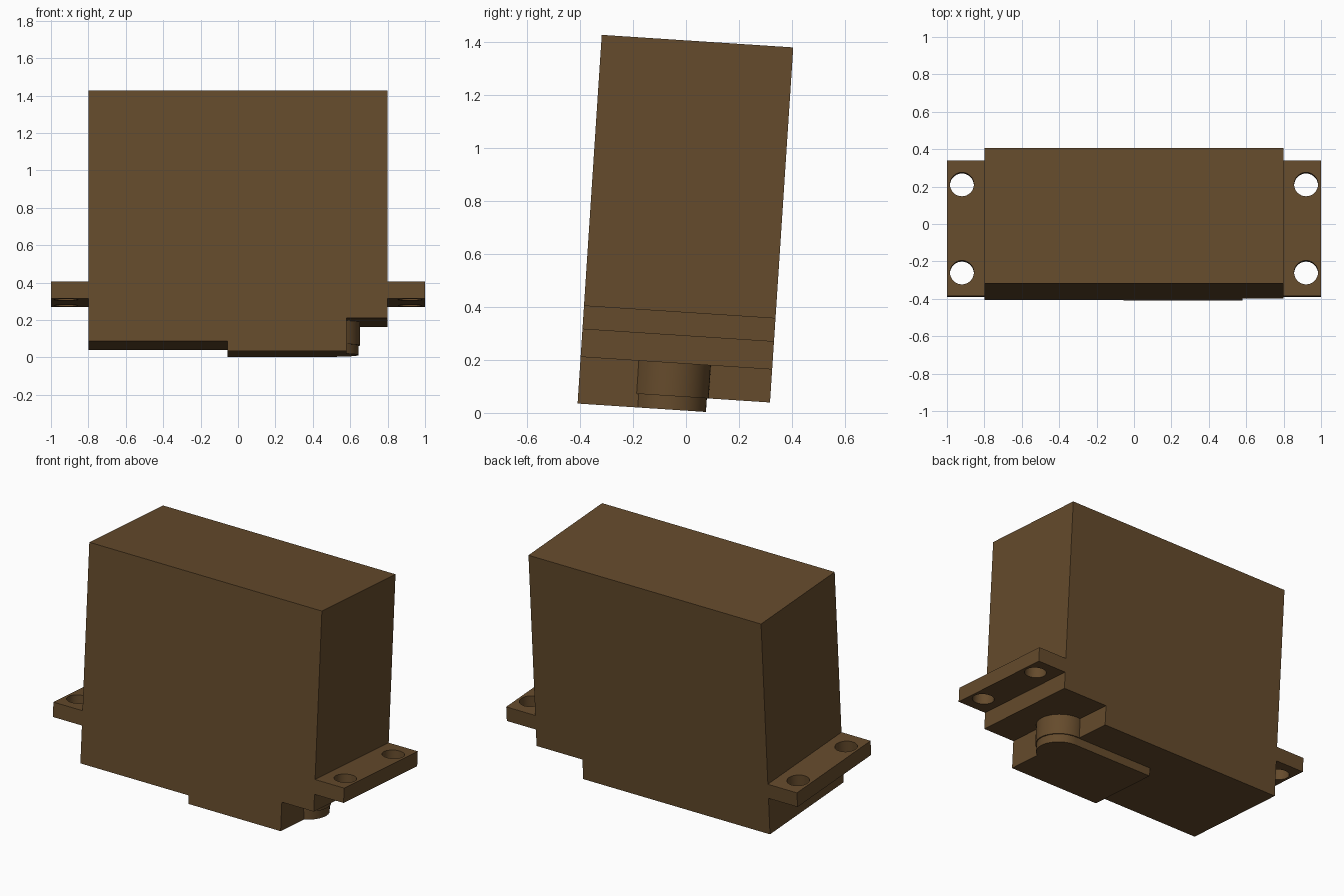
import bpy, bmesh
from math import sin, cos, radians, pi, acos

if "Cube" in bpy.data.objects:
    bpy.data.objects.remove(bpy.data.objects["Cube"])

TILT = radians(-3.75)          # whole model leans about x
FRONT, BACK = -0.411, 0.314    # depth limits before the lean
MID = (FRONT + BACK) / 2
SX, SY = 0.505, -0.065         # shaft axis

mat = bpy.data.materials.new("brown_plastic")
mat.diffuse_color = (0.13, 0.07, 0.025, 1)
mat.use_nodes = True
mat.node_tree.nodes["Principled BSDF"].inputs["Base Color"].default_value = mat.diffuse_color


def extrude(name, points, offset):
    """Solid made by sweeping a closed 3D outline along an offset."""
    bm = bmesh.new()
    face = bm.faces.new([bm.verts.new(p) for p in points])
    res = bmesh.ops.extrude_face_region(bm, geom=[face])
    bmesh.ops.translate(bm, vec=offset,
                        verts=[g for g in res["geom"] if isinstance(g, bmesh.types.BMVert)])
    bmesh.ops.recalc_face_normals(bm, faces=bm.faces)
    mesh = bpy.data.meshes.new(name)
    bm.to_mesh(mesh)
    bm.free()
    mesh.materials.append(mat)
    obj = bpy.data.objects.new(name, mesh)
    bpy.context.collection.objects.link(obj)
    obj.rotation_euler.x = TILT
    return obj


def slab(name, outline, z0, z1):
    return extrude(name, [(x, y, z0) for x, y in outline], (0, 0, z1 - z0))


def arc(cx, cy, r, a0, a1, n):
    return [(cx + r * cos(a0 + (a1 - a0) * i / n), cy + r * sin(a0 + (a1 - a0) * i / n))
            for i in range(n + 1)]


def circle(cx, cy, r, n):
    return arc(cx, cy, r, 0, 2 * pi, n)[:-1]


def smooth(obj):
    bpy.ops.object.select_all(action='DESELECT')
    obj.select_set(True)
    bpy.context.view_layer.objects.active = obj
    bpy.ops.object.shade_smooth_by_angle(angle=radians(30))


# Main case with the step under its right end
profile = [(-0.8, 0.06), (0.485, 0.06), (0.485, 0.185), (0.8, 0.185), (0.8, 1.404), (-0.8, 1.404)]
extrude("main_case", [(x, FRONT, z) for x, z in profile], (0, BACK - FRONT, 0))

# Front extension of the lower case, ending inside the shaft housing
slab("case_nose", [(0.485, FRONT), (0.58, FRONT), (0.58, SY), (0.485, SY)], 0.06, 0.185)

# Round shaft housing
smooth(slab("shaft_housing", circle(SX, SY, 0.147, 40), 0.06, 0.185))

# Raised bottom plate, rounded around the shaft
r = 0.14
plate = [(-0.055, FRONT), (0.58, FRONT)]
plate += arc(SX, SY, r, -acos((0.58 - SX) / r), pi / 2, 20)
plate += [(-0.055, SY + r)]
smooth(slab("gear_cover_plate", plate, 0.0085, 0.06))

# Mounting tab with two screw holes, mirrored to the other end
tab = slab("mounting_tabs", [(0.8, FRONT), (1.0, FRONT), (1.0, BACK), (0.8, BACK)], 0.29, 0.38)
for side in (-1, 1):
    cutter = slab("hole_cutter", circle(0.92, MID + side * 0.236, 0.064, 32), 0.2, 0.5)
    cutter.hide_render = True
    cut = tab.modifiers.new("hole", 'BOOLEAN')
    cut.object = cutter
    cut.operation = 'DIFFERENCE'
    cut.solver = 'EXACT'
    bpy.context.view_layer.objects.active = tab
    bpy.ops.object.modifier_apply(modifier=cut.name)
    bpy.data.objects.remove(cutter)
smooth(tab)
tab.modifiers.new("other_end", 'MIRROR').use_axis[0] = True
